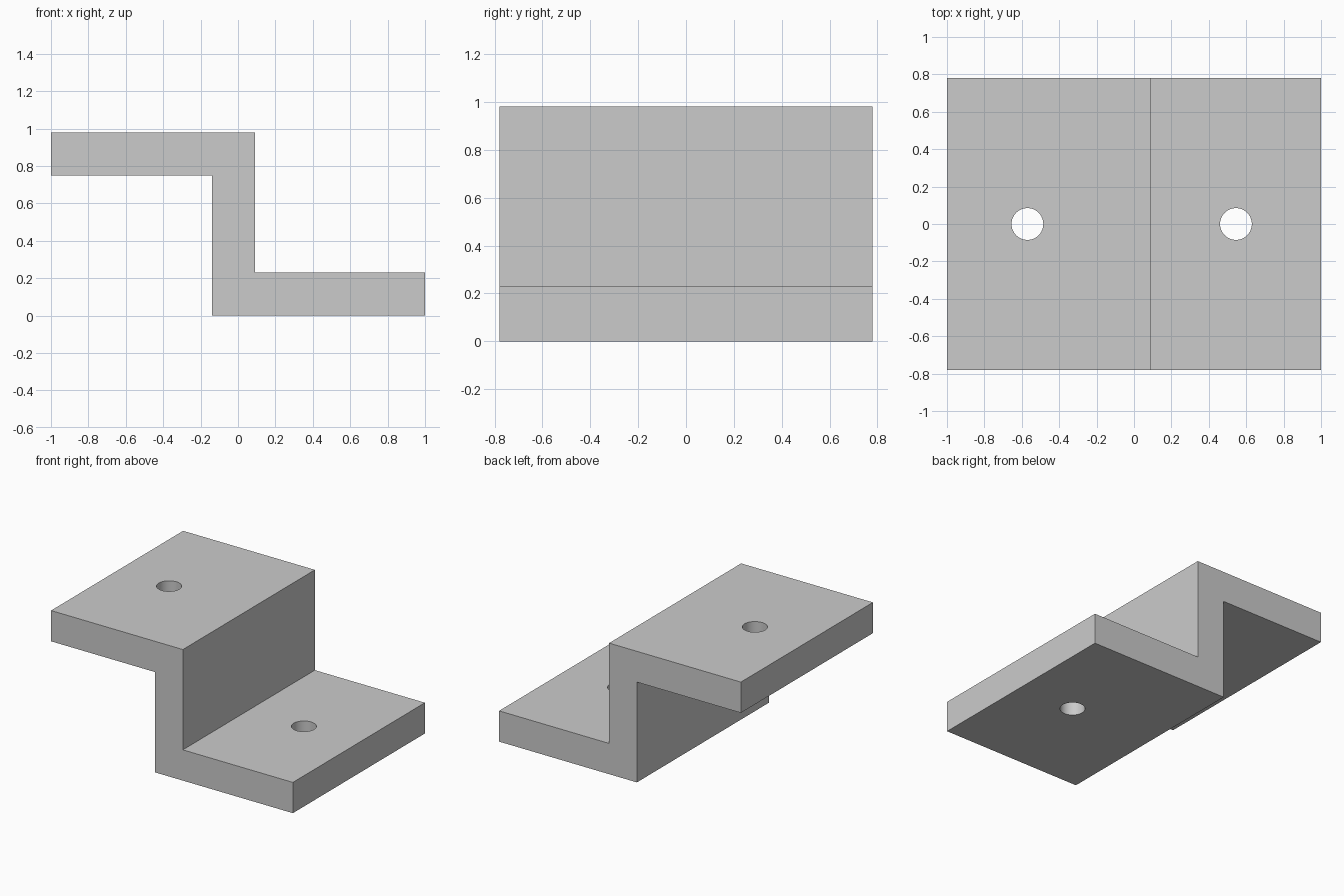
import bpy
import bmesh

cube = bpy.data.objects.get("Cube")
if cube:
    bpy.data.objects.remove(cube, do_unlink=True)

DEPTH = 1.56
HEIGHT = 0.98
THICK = 0.23
WEB_LEFT, WEB_RIGHT = -0.14, 0.09
HOLE_RADIUS = 0.085

# Single grey metal
metal = bpy.data.materials.new("grey_metal")
metal.use_nodes = True
grey = (0.6, 0.6, 0.6, 1)
metal.diffuse_color = grey
metal.node_tree.nodes["Principled BSDF"].inputs["Base Color"].default_value = grey

# Z-shaped profile extruded from front to back
profile = [
    (-1, HEIGHT - THICK), (WEB_LEFT, HEIGHT - THICK), (WEB_LEFT, 0), (1, 0),
    (1, THICK), (WEB_RIGHT, THICK), (WEB_RIGHT, HEIGHT), (-1, HEIGHT),
]
bm = bmesh.new()
face = bm.faces.new([bm.verts.new((x, -DEPTH / 2, z)) for x, z in profile])
extruded = bmesh.ops.extrude_face_region(bm, geom=[face])["geom"]
moved = [v for v in extruded if isinstance(v, bmesh.types.BMVert)]
bmesh.ops.translate(bm, verts=moved, vec=(0, DEPTH, 0))
bmesh.ops.recalc_face_normals(bm, faces=bm.faces)
mesh = bpy.data.meshes.new("z_bracket")
bm.to_mesh(mesh)
bm.free()
mesh.materials.append(metal)
bracket = bpy.data.objects.new("z_bracket", mesh)
bpy.context.collection.objects.link(bracket)


# Round bolt hole through one flange
def drill_hole(name, x, z):
    bpy.ops.mesh.primitive_cylinder_add(
        vertices=48, radius=HOLE_RADIUS, depth=THICK * 2, location=(x, 0, z))
    cutter = bpy.context.object
    cutter.name = name
    cutter.hide_render = True
    cutter.data.materials.append(metal)
    cut = bracket.modifiers.new(name, "BOOLEAN")
    cut.operation = "DIFFERENCE"
    cut.solver = "EXACT"
    cut.object = cutter
    bpy.ops.object.select_all(action="DESELECT")
    bracket.select_set(True)
    bpy.context.view_layer.objects.active = bracket
    bpy.ops.object.modifier_apply(modifier=cut.name)
    bpy.data.objects.remove(cutter, do_unlink=True)


drill_hole("upper_hole_cutter", -0.57, HEIGHT - THICK / 2)
drill_hole("lower_hole_cutter", 0.545, THICK / 2)

# Smooth hole walls, crisp outer edges
bpy.ops.object.shade_smooth_by_angle()
